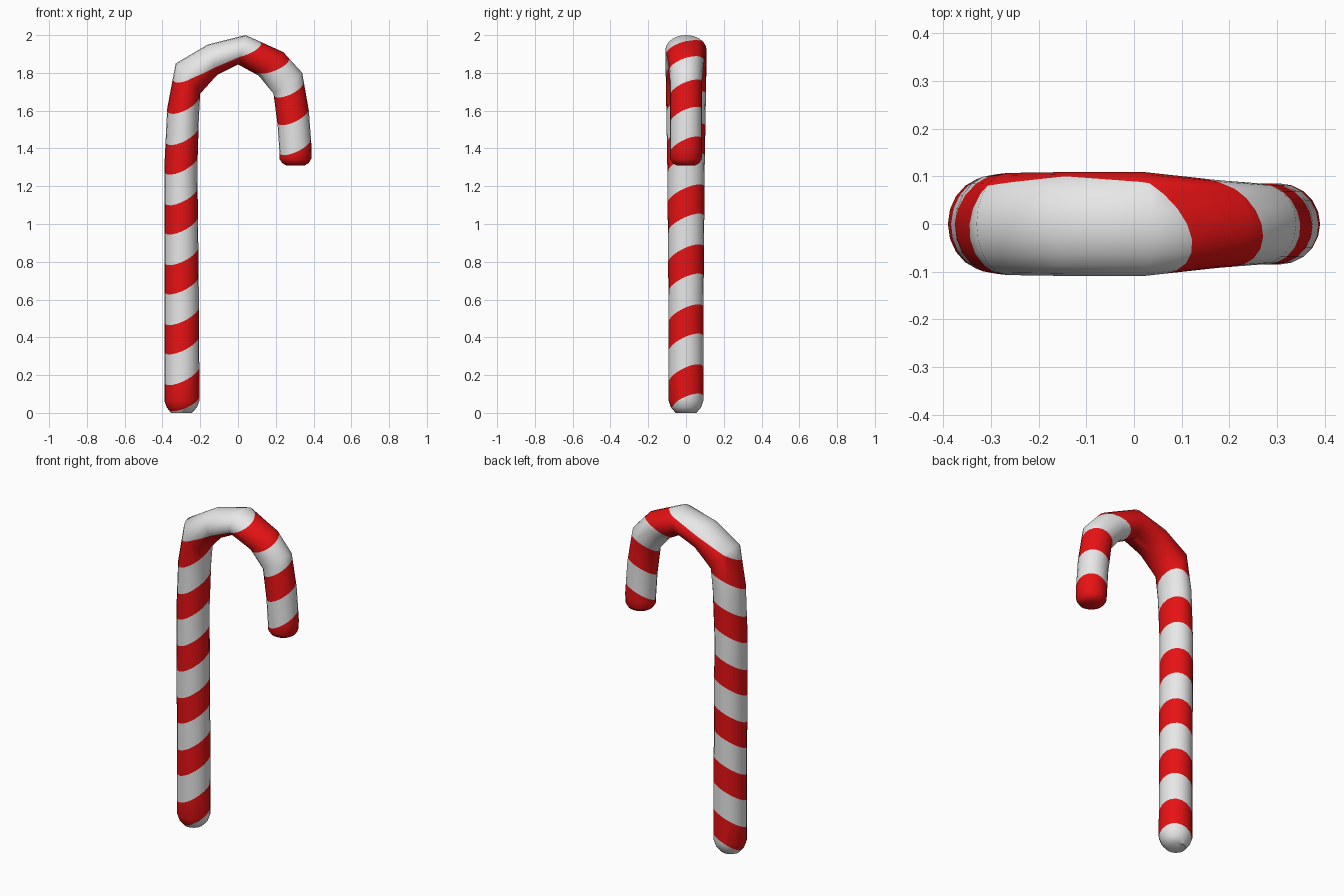
import bpy, bmesh, math
from mathutils import Vector

if "Cube" in bpy.data.objects:
    bpy.data.objects.remove(bpy.data.objects["Cube"])

# Flat colours
def material(name, rgb):
    m = bpy.data.materials.new(name)
    m.diffuse_color = (*rgb, 1)
    m.use_nodes = True
    m.node_tree.nodes["Principled BSDF"].inputs["Base Color"].default_value = m.diffuse_color
    return m

white = material("sugar white", (0.8, 0.8, 0.8))
red = material("peppermint red", (0.8, 0.006, 0.007))

SIDES = 20
# Rings along the cane: outer edge x, z, inner edge x, z, half depth in y
rings = [
    (-0.355, 0.00, -0.243, 0.00, 0.055),
    (-0.378, 0.03, -0.217, 0.03, 0.080),
    (-0.390, 0.065, -0.204, 0.065, 0.092),
    (-0.390, 0.60, -0.207, 0.60, 0.093),
    (-0.390, 1.30, -0.215, 1.30, 0.099),
    (-0.375, 1.61, -0.207, 1.57, 0.104),
    (-0.330, 1.85, -0.200, 1.69, 0.107),
    (-0.160, 1.95, -0.110, 1.79, 0.109),
    (0.040, 2.00, 0.000, 1.845, 0.109),
    (0.240, 1.91, 0.110, 1.785, 0.092),
    (0.340, 1.80, 0.188, 1.69, 0.085),
    (0.375, 1.60, 0.210, 1.52, 0.085),
    (0.390, 1.40, 0.220, 1.37, 0.085),
    (0.388, 1.345, 0.221, 1.342, 0.083),
    (0.374, 1.322, 0.235, 1.322, 0.070),
    (0.352, 1.31, 0.255, 1.31, 0.048),
]

# Cane body: loft the rings and cap both ends
bm = bmesh.new()
loops = []
for ox, oz, ix, iz, ry in rings:
    outer, inner = Vector((ox, 0, oz)), Vector((ix, 0, iz))
    mid, half = (outer + inner) / 2, (outer - inner) / 2
    loops.append([bm.verts.new(mid + half * math.cos(a) + Vector((0, ry * math.sin(a), 0)))
                  for a in (2 * math.pi * k / SIDES for k in range(SIDES))])
for lo, hi in zip(loops, loops[1:]):
    for k in range(SIDES):
        n = (k + 1) % SIDES
        bm.faces.new((lo[k], lo[n], hi[n], hi[k]))
bm.faces.new(loops[0])
bm.faces.new(loops[-1])

# Stripes: slanted parallel cuts, with bands coloured alternately
slant = Vector((-0.43, -0.42, 1.0))
TOP, PERIOD, WIDTH = 1.92, 0.318, 0.155
for i in range(8):
    for level in (TOP - i * PERIOD, TOP - i * PERIOD - WIDTH):
        bmesh.ops.bisect_plane(bm, geom=bm.verts[:] + bm.edges[:] + bm.faces[:],
                               plane_co=Vector((0, 0, level)), plane_no=slant, dist=1e-5)
bmesh.ops.recalc_face_normals(bm, faces=bm.faces[:])
for f in bm.faces:
    s = TOP - f.calc_center_median().dot(slant)
    f.material_index = 1 if s > 0 and s % PERIOD < WIDTH else 0

mesh = bpy.data.meshes.new("striped_cane")
bm.to_mesh(mesh)
bm.free()
mesh.materials.append(white)
mesh.materials.append(red)
cane = bpy.data.objects.new("striped_cane", mesh)
bpy.context.collection.objects.link(cane)
bpy.context.view_layer.objects.active = cane
cane.select_set(True)
bpy.ops.object.shade_smooth_by_angle(angle=math.radians(50))
